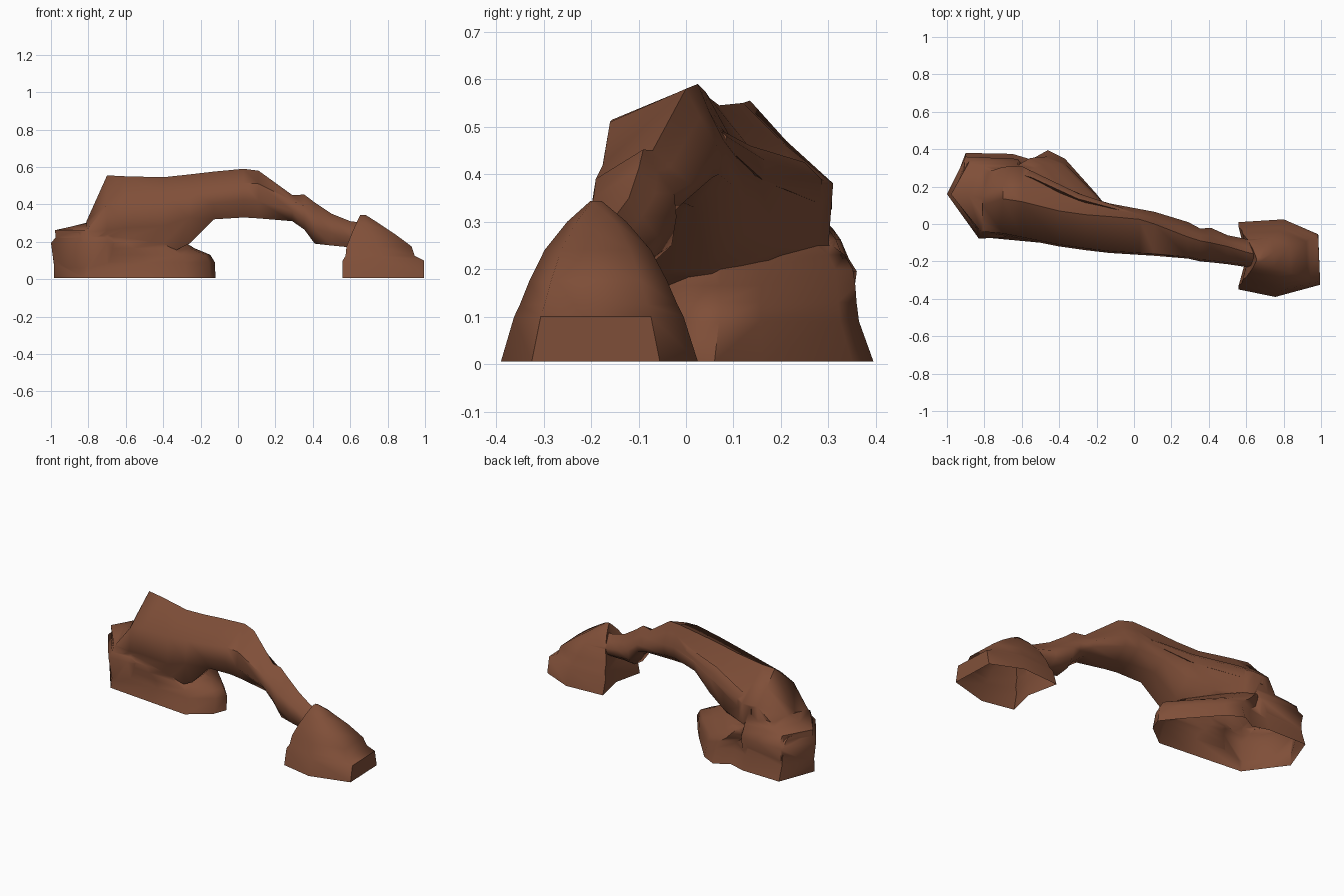
import bpy, bmesh, math

rock = bpy.data.materials.new("reddish_brown_rock")
rock.diffuse_color = (0.215, 0.078, 0.040, 1)


def lerp(a, b, t):
    return a + (b - a) * t


def loft(name, rings):
    """Skin a list of equal-length point rings and cap both ends."""
    bm = bmesh.new()
    rows = [[bm.verts.new(p) for p in ring] for ring in rings]
    n = len(rows[0])
    for a, b in zip(rows, rows[1:]):
        for i in range(n):
            j = (i + 1) % n
            bm.faces.new((a[i], a[j], b[j], b[i]))
    bm.faces.new(rows[0])
    bm.faces.new(rows[-1])
    bmesh.ops.recalc_face_normals(bm, faces=bm.faces)
    me = bpy.data.meshes.new(name)
    bm.to_mesh(me)
    bm.free()
    me.materials.append(rock)
    ob = bpy.data.objects.new(name, me)
    bpy.context.collection.objects.link(ob)
    return ob


def boulder(name, outline, pivot, layers):
    """Stack scaled copies of a ground outline about a pivot."""
    px, py = pivot
    return loft(name, [[(px + (x - px) * sx, py + (y - py) * sy, z)
                        for x, y in outline] for z, sx, sy in layers])


# Large left foot with a rounded toe and a back bulge
left_base = boulder(
    "left_base",
    [(-0.985, 0.155), (-0.82, -0.07), (-0.50, -0.10), (-0.28, -0.12),
     (-0.15, -0.02), (-0.12, 0.06), (-0.20, 0.16), (-0.37, 0.35),
     (-0.46, 0.395), (-0.55, 0.345), (-0.65, 0.375), (-0.90, 0.38)],
    (-0.92, 0.14),
    [(0.005, 1.0, 1.0), (0.09, 0.995, 0.88), (0.13, 0.965, 0.86),
     (0.165, 0.86, 0.85), (0.20, 0.79, 0.83), (0.23, 0.72, 0.76),
     (0.25, 0.66, 0.66)])

# Left shoulder: the outer ledge beside the wedge of the arch
shoulder = boulder(
    "left_shoulder",
    [(-1.0, 0.16), (-0.83, -0.08), (-0.70, -0.075), (-0.55, 0.0),
     (-0.50, 0.15), (-0.62, 0.35), (-0.90, 0.362)],
    (-0.64, 0.15),
    [(0.06, 0.95, 0.9), (0.195, 1.0, 0.99), (0.222, 0.93, 0.91),
     (0.262, 0.94, 0.83), (0.283, 0.68, 0.76), (0.305, 0.44, 0.66)])

# Small right foot, peaked towards the arch
right_base = boulder(
    "right_base",
    [(0.56, 0.01), (0.80, 0.025), (0.985, -0.055), (0.995, -0.325),
     (0.755, -0.39), (0.56, -0.35), (0.60, -0.18)],
    (0.66, -0.19),
    [(0.005, 1.0, 1.0), (0.10, 1.0, 0.86), (0.125, 0.85, 0.80),
     (0.175, 0.80, 0.70), (0.24, 0.54, 0.54), (0.30, 0.27, 0.30),
     (0.343, 0.07, 0.06)])

# Arch sections: x, ridge y, ridge z, front y, back y, bottom z, front z, back z
sections = [
    (-0.81, 0.10, 0.31, -0.05, 0.27, 0.12, 0.26, 0.26),
    (-0.70, 0.135, 0.555, -0.06, 0.305, 0.12, 0.40, 0.385),
    (-0.60, 0.12, 0.55, -0.08, 0.31, 0.12, 0.43, 0.38),
    (-0.40, 0.07, 0.545, -0.12, 0.21, 0.12, 0.45, 0.37),
    (-0.26, 0.05, 0.56, -0.14, 0.15, 0.19, 0.47, 0.39),
    (-0.13, 0.04, 0.575, -0.155, 0.11, 0.32, 0.49, 0.43),
    (0.03, 0.025, 0.59, -0.165, 0.08, 0.33, 0.515, 0.47),
    (0.11, 0.00, 0.58, -0.17, 0.065, 0.325, 0.51, 0.46),
    (0.29, -0.07, 0.45, -0.185, 0.01, 0.31, 0.42, 0.38),
    (0.355, -0.09, 0.452, -0.20, -0.025, 0.265, 0.39, 0.36),
    (0.41, -0.10, 0.41, -0.205, -0.02, 0.19, 0.35, 0.31),
    (0.50, -0.12, 0.35, -0.215, -0.06, 0.18, 0.31, 0.27),
    (0.60, -0.15, 0.31, -0.23, -0.08, 0.17, 0.27, 0.25),
    (0.68, -0.17, 0.30, -0.23, -0.11, 0.18, 0.25, 0.25)]


def arch_ring(x, ry, rz, yf, yb, zb, zf, zk):
    return [(x, ry, rz), (x, yf + 0.01, zf), (x, yf, lerp(zf, zb, 0.5)),
            (x, lerp(yf, yb, 0.22), zb), (x, lerp(yf, yb, 0.65), zb + 0.01),
            (x, yb - 0.01, lerp(zk, zb, 0.5)), (x, yb, zk),
            (x, lerp(ry, yb, 0.45), lerp(rz, zk, 0.5))]


arch = loft("rock_arch", [arch_ring(*s) for s in sections])

# Rough ledge running along the back of the arch
ledge = loft("back_ledge", [
    [(x, y - r, z + r), (x, y - 2 * r, z - r), (x, y, z - 1.5 * r), (x, y, z)]
    for x, y, z, r in [(-0.66, 0.308, 0.37, 0.03), (-0.55, 0.285, 0.39, 0.035),
                       (-0.30, 0.165, 0.43, 0.03), (-0.06, 0.085, 0.48, 0.015)]])

# Fuse everything into one shell
bpy.context.view_layer.objects.active = arch
arch.select_set(True)
for part in (left_base, shoulder, right_base, ledge):
    mod = arch.modifiers.new("fuse", 'BOOLEAN')
    mod.operation, mod.solver, mod.object = 'UNION', 'EXACT', part
    bpy.ops.object.modifier_apply(modifier=mod.name)
    bpy.data.objects.remove(part)

# Open, hollow underside
bm = bmesh.new()
bm.from_mesh(arch.data)
bmesh.ops.remove_doubles(bm, verts=bm.verts, dist=0.004)
floor = [f for f in bm.faces if all(v.co.z < 0.01 for v in f.verts)]
bmesh.ops.delete(bm, geom=floor, context='FACES')
bm.to_mesh(arch.data)
bm.free()
bpy.ops.object.shade_smooth_by_angle(angle=math.radians(60))
